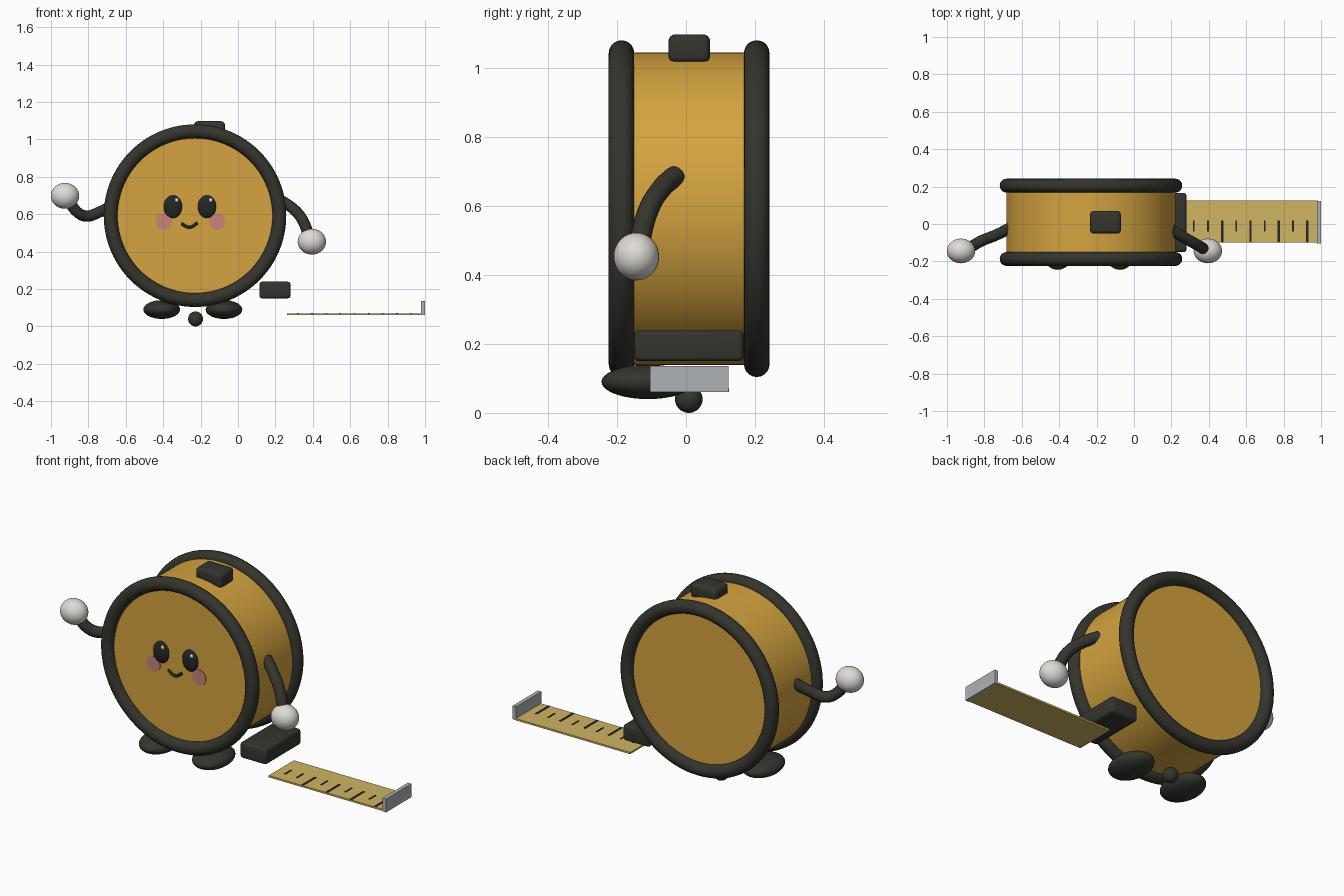
import bpy, math
from mathutils import Vector

cube = bpy.data.objects.get("Cube")
if cube:
    bpy.data.objects.remove(cube, do_unlink=True)


def material(name, r, g, b):
    m = bpy.data.materials.new(name)
    m.use_nodes = True
    m.diffuse_color = (r, g, b, 1)
    bsdf = next(n for n in m.node_tree.nodes if n.type == 'BSDF_PRINCIPLED')
    bsdf.inputs["Base Color"].default_value = (r, g, b, 1)
    return m


GOLD = material("golden yellow", 0.66, 0.37, 0.05)
RUBBER = material("dark rubber", 0.035, 0.035, 0.028)
BLACK = material("black", 0.018, 0.02, 0.018)
WHITE = material("off white", 0.74, 0.71, 0.68)
PINK = material("blush pink", 0.58, 0.23, 0.19)
TAPE = material("pale yellow", 0.62, 0.46, 0.125)
STEEL = material("steel grey", 0.43, 0.45, 0.46)

CX, CY, CZ = -0.23, 0.009, 0.592   # middle of the case
FACE_Y = -0.188


def finish(name, mat, smooth=True):
    ob = bpy.context.object
    ob.name = name
    ob.data.materials.append(mat)
    if smooth:
        bpy.ops.object.shade_smooth_by_angle(angle=math.radians(40))
    return ob


def ellipsoid(name, loc, radii, mat):
    bpy.ops.mesh.primitive_uv_sphere_add(segments=32, ring_count=18, location=loc)
    bpy.context.object.scale = radii
    bpy.ops.object.transform_apply(location=False, rotation=False)
    return finish(name, mat)


def disc(name, loc, radius, depth, mat):
    bpy.ops.mesh.primitive_cylinder_add(vertices=96, radius=radius, depth=depth,
                                        location=loc, rotation=(math.pi / 2, 0, 0))
    return finish(name, mat)


def box(name, low, high, mat, bevel=0):
    low, high = Vector(low), Vector(high)
    bpy.ops.mesh.primitive_cube_add(size=1, location=(low + high) / 2)
    bpy.context.object.scale = high - low
    bpy.ops.object.transform_apply(location=False, rotation=False)
    ob = finish(name, mat, False)
    if bevel:
        mod = ob.modifiers.new("rounded edges", 'BEVEL')
        mod.width, mod.segments = bevel, 4
        bpy.ops.object.modifier_apply(modifier=mod.name)
        bpy.ops.object.shade_smooth_by_angle(angle=math.radians(40))
    return ob


def tube(name, points, radius, mat):
    curve = bpy.data.curves.new(name, 'CURVE')
    curve.dimensions = '3D'
    curve.bevel_depth = radius
    curve.bevel_resolution = 4
    curve.use_fill_caps = True
    spline = curve.splines.new('BEZIER')
    spline.bezier_points.add(len(points) - 1)
    for bp, co in zip(spline.bezier_points, points):
        bp.co = co
        bp.handle_left_type = bp.handle_right_type = 'AUTO'
    ob = bpy.data.objects.new(name, curve)
    bpy.context.collection.objects.link(ob)
    bpy.ops.object.select_all(action='DESELECT')
    ob.select_set(True)
    bpy.context.view_layer.objects.active = ob
    bpy.ops.object.convert(target='MESH')
    finish(name, mat)


# Drum-shaped case with a rubber ring round each face
disc("case", (CX, CY, CZ), 0.453, 2 * (CY - FACE_Y), GOLD)
for name, y in (("front_ring", -0.187), ("back_ring", 0.205)):
    bpy.ops.mesh.primitive_torus_add(major_radius=0.451, minor_radius=0.037,
                                     major_segments=96, minor_segments=20,
                                     location=(CX, y, CZ), rotation=(math.pi / 2, 0, 0))
    finish(name, RUBBER)

# Button on top and the tape outlet
box("top_button", (-0.235, -0.051, 1.015), (-0.07, 0.07, 1.097), RUBBER, 0.02)
box("tape_outlet", (0.115, -0.15, 0.15), (0.28, 0.167, 0.239), RUBBER, 0.014)

# Face
for side, s in (("right", -1), ("left", 1)):
    x = -0.257 + s * 0.091
    ellipsoid(side + "_eye", (x, FACE_Y, 0.64), (0.049, 0.022, 0.061), BLACK)
    ellipsoid(side + "_eye_glint", (x + 0.02, FACE_Y - 0.017, 0.676),
              (0.01, 0.006, 0.012), WHITE)
    disc(side + "_cheek", (-0.254 + s * 0.143, FACE_Y - 0.001, 0.56), 0.043, 0.006, PINK)
tube("smile", [(-0.303, FACE_Y - 0.003, 0.55), (-0.26, FACE_Y - 0.003, 0.53),
               (-0.216, FACE_Y - 0.003, 0.554)], 0.008, BLACK)

# Arms and hands
tube("left_arm", [(0.2, -0.03, 0.688), (0.265, -0.07, 0.652),
                  (0.335, -0.11, 0.585), (0.385, -0.14, 0.47)], 0.03, RUBBER)
tube("right_arm", [(-0.66, -0.02, 0.655), (-0.74, -0.06, 0.612), (-0.815, -0.09, 0.59),
                   (-0.868, -0.12, 0.62), (-0.91, -0.14, 0.69)], 0.03, RUBBER)
ellipsoid("left_hand", (0.395, -0.144, 0.453), (0.076, 0.066, 0.069), WHITE)
ellipsoid("right_hand", (-0.925, -0.144, 0.698), (0.076, 0.066, 0.069), WHITE)

# Feet and the small ball underneath
for side, x in (("right", -0.408), ("left", -0.075)):
    ellipsoid(side + "_foot", (x, -0.11, 0.09), (0.098, 0.135, 0.05), RUBBER)
ellipsoid("bottom_ball", (-0.227, 0.008, 0.04), (0.04, 0.04, 0.04), RUBBER)

# Tape blade, tick marks and end hook
box("tape_blade", (0.262, -0.1, 0.06), (0.98, 0.125, 0.07), TAPE)
for i in range(9):
    x = 0.32 + i * 0.0757
    major = i % 2 == 0 and i > 0
    half = 0.0065 if major else 0.0045
    box(f"tick_{i + 1}", (x - half, -0.098 if major else -0.04, 0.068),
        (x + half, 0.02, 0.072), BLACK)
box("end_hook", (0.978, -0.104, 0.06), (1.0, 0.123, 0.136), STEEL)
